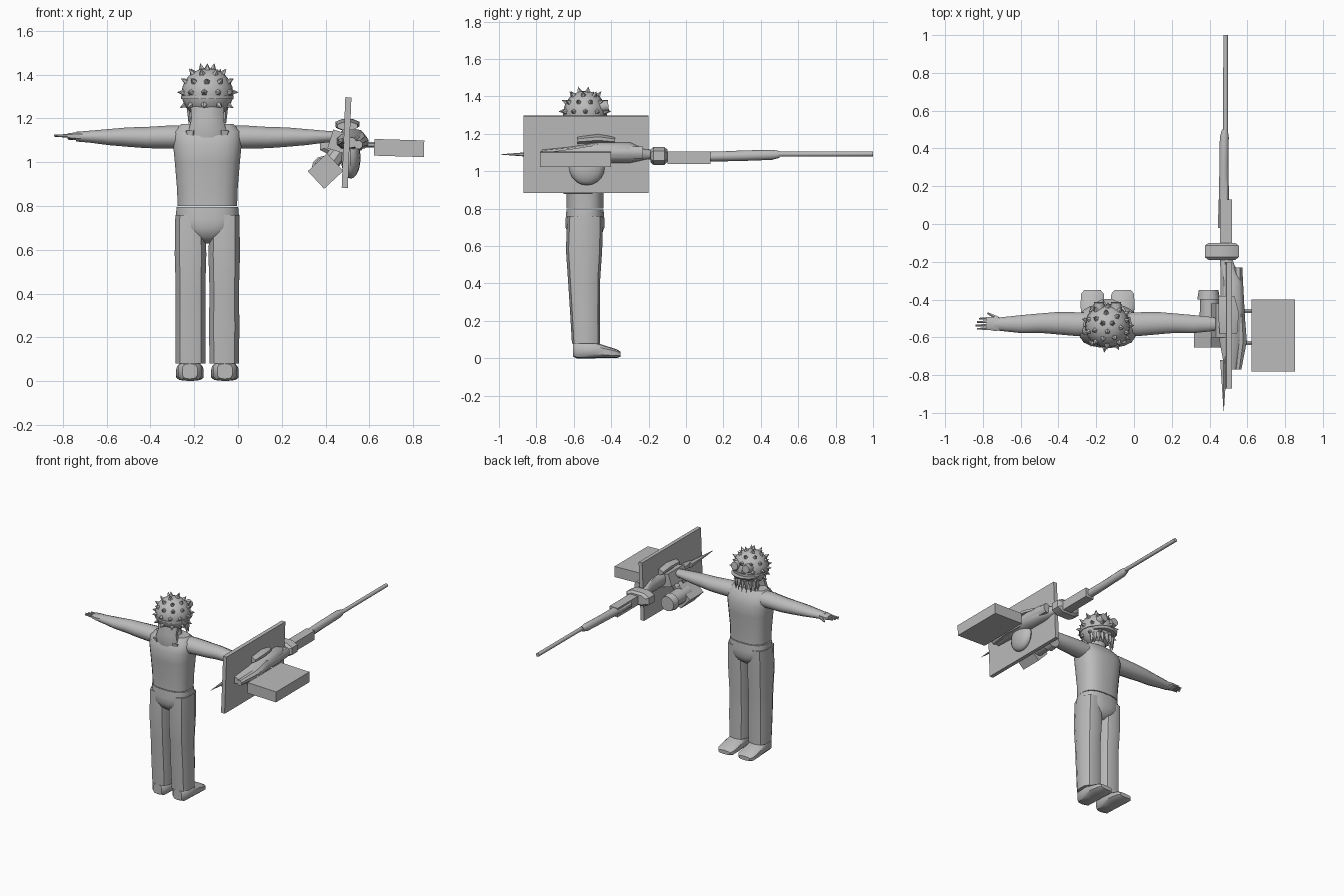
import bpy, bmesh, math
from mathutils import Vector, Matrix

old = bpy.data.objects.get("Cube")
if old:
    bpy.data.objects.remove(old, do_unlink=True)

grey = bpy.data.materials.new("plain_grey")
grey.use_nodes = True
grey.diffuse_color = (0.5, 0.5, 0.5, 1)
grey.node_tree.nodes["Principled BSDF"].inputs["Base Color"].default_value = (0.5, 0.5, 0.5, 1)


def finish(name, bm, smooth=True):
    bmesh.ops.recalc_face_normals(bm, faces=bm.faces)
    mesh = bpy.data.meshes.new(name)
    bm.to_mesh(mesh)
    bm.free()
    mesh.materials.append(grey)
    obj = bpy.data.objects.new(name, mesh)
    bpy.context.collection.objects.link(obj)
    if smooth:
        bpy.ops.object.select_all(action='DESELECT')
        obj.select_set(True)
        bpy.context.view_layer.objects.active = obj
        bpy.ops.object.shade_smooth_by_angle(angle=math.radians(40))
    return obj


def add_loft(bm, axis, rings, sides=10, square=1.0):
    """Rings are (x, y, z, half_a, half_b), joined along one axis."""
    a, b = {'x': (1, 2), 'y': (0, 2), 'z': (0, 1)}[axis]
    loops = []
    for x, y, z, ra, rb in rings:
        loop = []
        for i in range(sides):
            t = 2 * math.pi * (i + 0.5) / sides
            c, s = math.cos(t), math.sin(t)
            p = Vector((x, y, z))
            p[a] += ra * math.copysign(abs(c) ** square, c)
            p[b] += rb * math.copysign(abs(s) ** square, s)
            loop.append(bm.verts.new(p))
        loops.append(loop)
    for lo, hi in zip(loops, loops[1:]):
        for i in range(sides):
            j = (i + 1) % sides
            bm.faces.new((lo[i], lo[j], hi[j], hi[i]))
    bm.faces.new(loops[0])
    bm.faces.new(loops[-1])


def loft(name, axis, rings, sides=10, square=1.0):
    bm = bmesh.new()
    add_loft(bm, axis, rings, sides, square)
    return finish(name, bm)


def add_cone(bm, start, end, r1, r2=0.0, sides=6):
    start, end = Vector(start), Vector(end)
    d = end - start
    m = Matrix.Translation((start + end) / 2) @ d.to_track_quat('Z', 'Y').to_matrix().to_4x4()
    bmesh.ops.create_cone(bm, cap_ends=True, segments=sides, radius1=r1, radius2=r2,
                          depth=d.length, matrix=m)


def rod(name, start, end, r1, r2, sides=8):
    bm = bmesh.new()
    add_cone(bm, start, end, r1, r2, sides)
    return finish(name, bm)


def box(name, lo, hi, tilt=0.0):
    lo, hi = Vector(lo), Vector(hi)
    bm = bmesh.new()
    m = Matrix.Translation((lo + hi) / 2) @ Matrix.Rotation(tilt, 4, 'Y') @ Matrix.Diagonal((*(hi - lo), 1))
    bmesh.ops.create_cube(bm, size=1, matrix=m)
    return finish(name, bm, False)


CX, CY = -0.14, -0.54

# Torso, pelvis and neck
loft("torso", 'z', [(CX, CY, 0.80, .137, .10), (CX, CY, 0.88, .14, .10), (CX, CY, 1.0, .15, .11),
                    (CX, CY, 1.08, .158, .115), (CX, CY, 1.14, .157, .09), (CX, CY, 1.175, .12, .06)], 20, .75)
loft("pelvis", 'z', [(CX, CY, .63, .03, .05), (CX, CY, .66, .085, .09), (CX, CY, .70, .14, .105),
                     (CX, CY, .74, .147, .105), (CX, CY, .795, .142, .10)], 20, .8)
loft("neck", 'z', [(CX, CY, 1.14, .08, .06), (CX, CY, 1.19, .055, .055), (CX, CY, 1.27, .055, .055)], 12)

# Legs and shoes
for side, s in (("right", -1), ("left", 1)):
    lx = CX + s * .077
    loft(side + "_leg", 'z', [(lx, -.535, .08, .07, .075), (lx, -.54, .25, .072, .08),
                              (lx, -.545, .42, .07, .086), (lx, -.545, .58, .075, .097),
                              (lx + s * .002, CY, .76, .07, .095)], 10, .75)
    fx = CX + s * .08
    loft(side + "_shoe", 'y', [(fx, -.605, .045, .035, .035), (fx, -.585, .045, .055, .045),
                               (fx, -.50, .045, .06, .045), (fx, -.43, .034, .065, .033),
                               (fx, -.37, .025, .062, .023), (fx, -.35, .022, .045, .014)], 10, .6)

    # Arms
    def ax(d):
        return CX + s * d
    loft(side + "_arm", 'x', [(ax(.11), -.53, 1.115, .065, .055), (ax(.17), -.53, 1.115, .065, .055),
                              (ax(.28), -.525, 1.113, .060, .05), (ax(.36), -.525, 1.115, .053, .046),
                              (ax(.45), -.53, 1.115, .05, .038), (ax(.54), -.53, 1.117, .04, .028),
                              (ax(.60), -.53, 1.117, .033, .023)], 12)
    # Hands with fingers
    loft(side + "_palm", 'x', [(ax(.56), -.53, 1.118, .03, .02), (ax(.59), -.53, 1.119, .04, .02),
                               (ax(.64), -.525, 1.12, .035, .013)], 8, .7)
    bm = bmesh.new()
    for i in range(4):
        y = -.553 + i * .018
        add_cone(bm, (ax(.62), y, 1.12), (ax(.70 - .01 * abs(i - 1)), y - .002, 1.122), .009, .005)
    add_cone(bm, (ax(.58), -.50, 1.115), (ax(.635), -.472, 1.108), .011, .006)
    finish(side + "_fingers", bm)

# Head covered in spikes
head = Vector((CX, CY, 1.315))
bm = bmesh.new()
bmesh.ops.create_uvsphere(bm, u_segments=20, v_segments=12, radius=1,
                          matrix=Matrix.Translation(head) @ Matrix.Diagonal((.118, .115, .115, 1)))
finish("head", bm)
bm = bmesh.new()
for elevation, count in ((-28, 9), (2, 11), (28, 10), (52, 7), (75, 3)):
    for i in range(count):
        e, t = math.radians(elevation), 2 * math.pi * (i + elevation / 60) / count
        d = Vector((math.cos(e) * math.cos(t), math.cos(e) * math.sin(t), math.sin(e)))
        add_cone(bm, head + d * .105, head + d * .143, .019, 0, 5)
finish("head_spikes", bm)

# Hair hanging down the back, ending in locks
loft("back_hair", 'z', [(CX, -.60, 1.10, .085, .04), (CX, -.605, 1.15, .088, .042),
                        (CX, -.60, 1.20, .075, .042), (CX, -.585, 1.26, .08, .05)], 12)
bm = bmesh.new()
for i in range(5):
    x = CX + (i - 2) * .036
    add_cone(bm, (x, -.605, 1.14), (x * .95 + CX * .05, -.62, 1.06 + abs(i - 2) * .008), .034, .008)
finish("hair_locks", bm)

# Face: goggles, strap, visor and jagged beard
for s in (-1, 1):
    rod("goggle", (CX + s * .045, -.46, 1.345), (CX + s * .045, -.415, 1.35), .032, .028, 10)
loft("head_strap", 'z', [(CX, CY, 1.29, .121, .119), (CX, CY, 1.305, .121, .119)], 20)
loft("visor", 'z', [(CX, -.485, 1.27, .09, .08), (CX, -.48, 1.285, .10, .085)], 12)
bm = bmesh.new()
for i in range(9):
    t = math.pi * i / 8
    add_cone(bm, (CX + .075 * math.cos(t), -.50 + .05 * math.sin(t), 1.25),
             (CX + .085 * math.cos(t), -.50 + .065 * math.sin(t), 1.17), .02, 0, 5)
finish("beard_spikes", bm)

# Large plate, side box and its brackets
box("side_plate", (.482, -.87, .883), (.51, -.20, 1.297), .04)
box("side_box", (.622, -.78, 1.027), (.85, -.40, 1.103), .03)
for y in (-.63, -.46):
    rod("bracket", (.49, y, 1.08), (.65, y, 1.08), .012, .012, 6)

# Long gun: barrel, forend, block, collar, receiver and rear spike
GX, GZ = .485, 1.09
rod("barrel", (GX, -.2, GZ), (GX, 1.0, GZ + .003), .014, .013, 10)
loft("forend", 'y', [(.476, -.02, 1.075, .034, .024), (.476, .15, 1.078, .028, .026),
                     (.476, .3, 1.083, .025, .028), (.478, .46, 1.088, .025, .027),
                     (.481, .50, 1.09, .016, .018)], 10)
box("gun_block", (.455, -.10, 1.04), (.52, .13, 1.105))
loft("collar", 'y', [(.465, -.19, 1.082, .075, .035), (.465, -.175, 1.082, .095, .05),
                     (.465, -.115, 1.082, .095, .05), (.465, -.10, 1.082, .075, .035)], 8, .7)
loft("receiver", 'y', [(.51, -.77, 1.09, .03, .025), (.51, -.62, 1.095, .06, .035),
                       (.52, -.46, 1.10, .065, .055), (.515, -.30, 1.10, .06, .055),
                       (.495, -.22, 1.09, .04, .03), (.485, -.17, 1.09, .03, .025)], 10, .8)
loft("side_housing", 'y', [(.55, -.77, 1.08, .02, .02), (.565, -.62, 1.09, .035, .03),
                           (.56, -.50, 1.10, .03, .04), (.55, -.23, 1.10, .025, .035)], 8)
rod("rear_spike", (GX - .01, -.72, GZ), (GX - .01, -.99, GZ), .022, .001, 6)
loft("top_sight", 'y', [(.50, -.58, 1.165, .05, .02), (.50, -.47, 1.175, .06, .025),
                        (.49, -.38, 1.165, .045, .02)], 8)

# Round magazine and the canted drum below the gun
bm = bmesh.new()
bmesh.ops.create_uvsphere(bm, u_segments=16, v_segments=10, radius=1,
                          matrix=Matrix.Translation((.515, -.53, 1.02)) @ Matrix.Diagonal((.045, .095, .095, 1)))
finish("round_magazine", bm)
rod("drum", (.40, -.57, .97), (.40, -.40, .97), .055, .05, 12)
rod("drum_rim", (.395, -.40, .97), (.395, -.35, .97), .06, .052, 12)
box("canted_case", (.34, -.655, .905), (.46, -.50, 1.015), -.75)
rod("drum_mount", (.39, -.55, .95), (.49, -.53, 1.09), .045, .035, 8)
box("grip_mount", (.42, -.60, 1.05), (.50, -.42, 1.14), .3)
